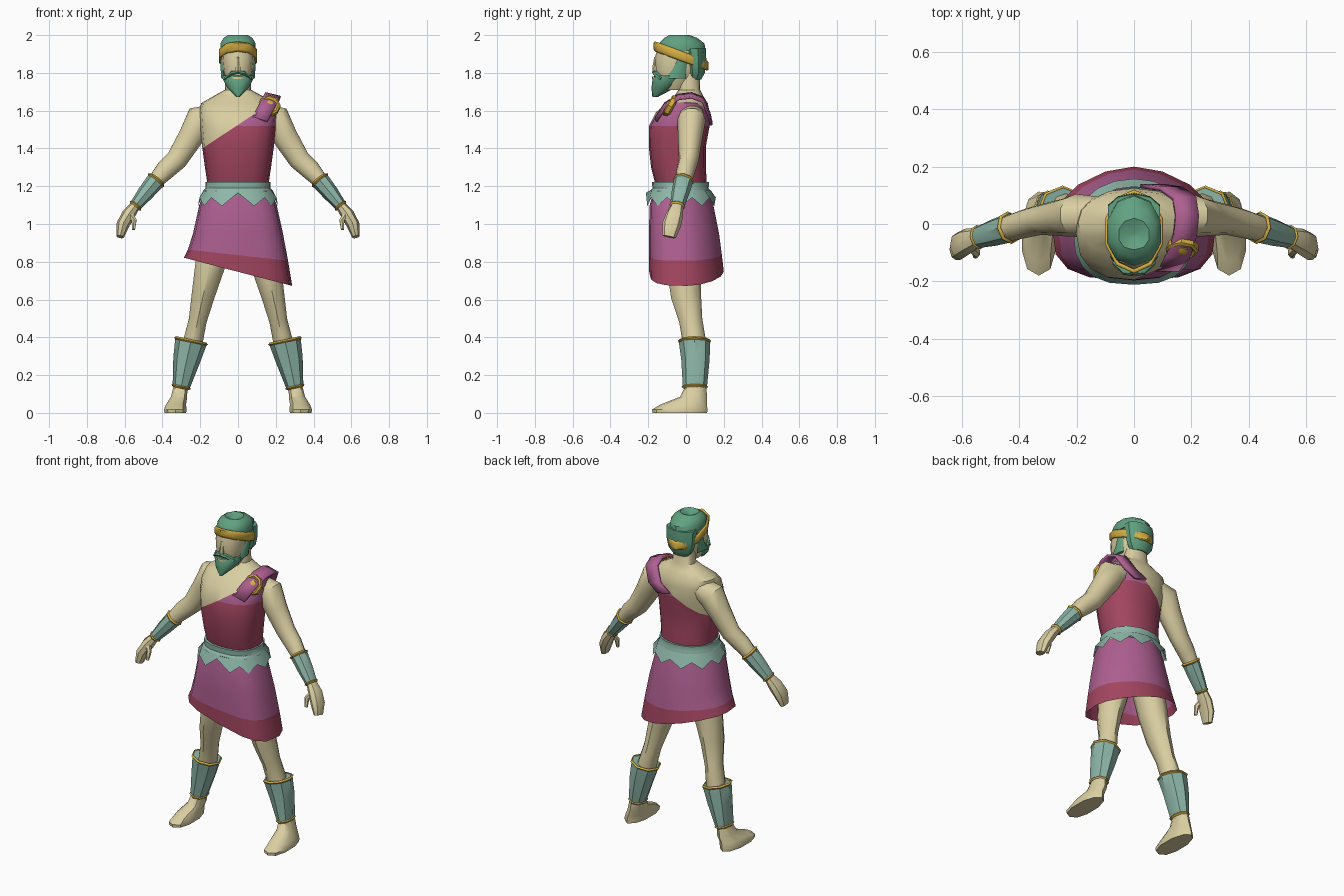
import bpy, bmesh, math
from mathutils import Vector, Matrix

if "Cube" in bpy.data.objects:
    bpy.data.objects.remove(bpy.data.objects["Cube"])

COLOURS = {"skin": (0.70, 0.62, 0.36), "crimson": (0.36, 0.06, 0.115),
           "magenta": (0.42, 0.115, 0.28), "pale_teal": (0.27, 0.47, 0.39),
           "hair_green": (0.12, 0.36, 0.22), "gold": (0.66, 0.42, 0.055)}
MATS = {}
for key, c in COLOURS.items():
    MATS[key] = bpy.data.materials.new(key)
    MATS[key].diffuse_color = (*c, 1)


def finish(name, bm, mats):
    bmesh.ops.recalc_face_normals(bm, faces=bm.faces)
    me = bpy.data.meshes.new(name)
    bm.to_mesh(me)
    bm.free()
    for m in mats:
        me.materials.append(MATS[m])
    ob = bpy.data.objects.new(name, me)
    bpy.context.collection.objects.link(ob)
    return ob


def loft_bm(rings, n=10, pf=2.0, pb=2.0, caps=True, axis=None):
    """Rings are (x, y, z, side radius, depth radius); pf / pb square off front / back."""
    bm = bmesh.new()
    pts = [Vector(r[:3]) for r in rings]
    loops = []
    for k, r in enumerate(rings):
        d = Vector(axis) if axis else pts[min(k + 1, len(pts) - 1)] - pts[max(k - 1, 0)]
        d.normalize()
        v = Vector((0, 1, 0))
        v = (v - d * v.dot(d)).normalized()
        u = v.cross(d)
        loop = []
        for i in range(n):
            a = 2 * math.pi * i / n - math.pi / 2
            c, s = math.cos(a), math.sin(a)
            e = 2 / (pf if s < 0 else pb)
            loop.append(bm.verts.new(pts[k] + u * math.copysign(abs(c) ** e, c) * r[3]
                                     + v * math.copysign(abs(s) ** e, s) * r[4]))
        loops.append(loop)
    for k in range(len(loops) - 1):
        for i in range(n):
            j = (i + 1) % n
            f = bm.faces.new((loops[k][i], loops[k][j], loops[k + 1][j], loops[k + 1][i]))
            f.material_index = 0
    if caps:
        bm.faces.new(loops[0])
        bm.faces.new(loops[-1])
    return bm


def loft(name, mat, rings, **kw):
    return finish(name, loft_bm(rings, **kw), [mat])


def upright(rows):
    """Rows (z, front y, back y, half width) to vertical loft rings."""
    return [(0, (f + b) / 2, z, w, (b - f) / 2) for z, f, b, w in rows]


UP = (0, 0, 1)

# Torso and neck, with the tunic cut along a diagonal neckline
bm = loft_bm(upright([(1.16, -.15, .11, .16), (1.22, -.165, .11, .163), (1.3, -.185, .105, .175),
                      (1.41, -.197, .105, .19), (1.52, -.195, .125, .2), (1.59, -.16, .125, .205),
                      (1.64, -.105, .115, .195), (1.68, -.06, .09, .125), (1.71, -.04, .075, .07),
                      (1.84, -.04, .07, .06)]), n=16, pf=2.5, pb=2.2, axis=UP)
bmesh.ops.bisect_plane(bm, geom=bm.verts[:] + bm.edges[:] + bm.faces[:],
                       plane_co=(0, 0, 1.525), plane_no=(-.66, 0, 1))
for f in bm.faces:
    c = f.calc_center_median()
    f.material_index = 0 if c.z > 1.525 + .66 * c.x else (1 if c.z < 1.52 else 2)
finish("torso", bm, ["skin", "crimson", "magenta"])

# Shoulder strap
bm = bmesh.new()
path = [(.115, -.165, 1.56), (.155, -.115, 1.635), (.178, -.04, 1.682), (.185, .03, 1.69),
        (.175, .095, 1.665), (.13, .13, 1.58), (.06, .14, 1.535)]
rows = [[bm.verts.new((x - .038, y, z + .008)), bm.verts.new((x + .042, y, z - .012))] for x, y, z in path]
for a, b in zip(rows, rows[1:]):
    bm.faces.new((a[0], a[1], b[1], b[0]))
strap = finish("shoulder_strap", bm, ["magenta"])
strap.modifiers.new("thickness", "SOLIDIFY").thickness = .015

# Skirt with a slanted hem and a darker border
bm = loft_bm(upright([(1.2, -.165, .115, .165), (1.1, -.192, .145, .205), (.95, -.197, .175, .238),
                      (.835, -.196, .19, .265), (.747, -.195, .2, .287)]),
             n=16, pf=3.2, pb=1.8, caps=False, axis=UP)
for f in bm.faces:
    f.material_index = 1 if f.calc_center_median().z < .835 else 0
for v in bm.verts:
    v.co.z -= v.co.x * .26 * max(0, (.95 - v.co.z) / .203) ** 1.5
finish("skirt", bm, ["magenta", "crimson"])

# Belt band and its pointed hem
loft("belt", "pale_teal", upright([(1.15, -.185, .125, .182), (1.175, -.19, .128, .184),
                                   (1.19, -.178, .12, .172), (1.222, -.18, .122, .172)]),
     n=20, pf=2.6, pb=2.1, axis=UP)
bm = loft_bm(upright([(1.18, -.188, .13, .182), (1.12, -.212, .158, .212)]),
             n=20, pf=2.6, pb=2.1, caps=False, axis=UP)
bm.verts.ensure_lookup_table()
for i in range(20):
    bm.verts[20 + i].co.z = 1.165 if i == 0 else (1.095 if i % 2 else 1.14)
finish("belt_points", bm, ["pale_teal"])

# Head, nose and lip
loft("head", "skin", upright([(1.71, -.13, .0, .045), (1.76, -.155, .05, .07), (1.82, -.163, .085, .083),
                              (1.88, -.165, .092, .089), (1.95, -.145, .09, .088)]),
     n=12, pf=2.4, axis=UP)
loft("nose", "skin", upright([(1.805, -.176, -.14, .017), (1.825, -.179, -.14, .015),
                              (1.885, -.168, -.14, .008)]), n=6, axis=UP)
loft("lip", "skin", upright([(1.768, -.181, -.15, .03), (1.78, -.181, -.15, .03)]), n=8, axis=UP)

# Beard, moustache and sideburns
loft("beard", "hair_green", upright([(1.672, -.178, -.15, .008), (1.72, -.183, -.06, .06),
                                     (1.768, -.177, -.01, .085), (1.785, -.168, .0, .088)]),
     n=10, axis=UP)
for s, side in ((1, "left"), (-1, "right")):
    loft("moustache_" + side, "hair_green", [(0, -.168, 1.803, .009, .014), (s * .03, -.163, 1.8, .012, .016),
                                             (s * .068, -.13, 1.77, .008, .014)], n=6)
    loft("sideburn_" + side, "hair_green", [(s * .076, -.055, 1.77, .014, .055), (s * .08, -.035, 1.82, .014, .035),
                                            (s * .084, -.01, 1.9, .014, .025)], n=6, axis=UP)

# Hair below and above the headband
loft("back_hair", "hair_green", upright([(1.765, .01, .08, .055), (1.8, .0, .1, .082),
                                         (1.86, -.01, .108, .095), (1.93, -.02, .105, .096)]), n=10, axis=UP)
loft("top_hair", "hair_green", upright([(1.915, -.148, .105, .094), (1.955, -.145, .098, .098),
                                        (1.985, -.115, .06, .08), (2.0, -.09, .02, .055),
                                        (1.98, -.05, -.03, .01)]), n=10, pf=2.3, axis=UP)

# Tilted headband
bm = loft_bm(upright([(-.027, -.164, .112, .1), (-.018, -.172, .12, .106), (.018, -.172, .12, .106),
                      (.027, -.164, .112, .1)]), n=10, axis=UP, caps=False)
for v in bm.verts:
    v.co.z += 1.88 - .365 * v.co.y
band = finish("headband", bm, ["gold"])
band.modifiers.new("thickness", "SOLIDIFY").thickness = .012

# Round shoulder brooch: dish, rim and boss
tilt = Matrix.Translation((.165, -.085, 1.625)) @ Matrix.Rotation(math.radians(61), 4, "X")
for name, prof in (("brooch_rim", [(-.022, .05), (-.012, .061), (.01, .06), (.016, .05), (.004, .036)]),
                   ("brooch_boss", [(0, .03), (.014, .027), (.024, .012)])):
    loft(name, "gold", [(0, 0, z, r, r) for z, r in prof], n=8, axis=UP).matrix_world = tilt


def trim(name, x, y, z, rx, ry, d):
    """Thin gold ring around a limb, centred on a point and facing along d."""
    d = Vector(d).normalized() * .009
    p = Vector((x, y, z))
    loft(name, "gold", [(*(p - d), rx - .002, ry - .002), (*p, rx + .006, ry + .006),
                        (*(p + d), rx - .002, ry - .002)], n=8, caps=False)


for s, side in ((1, "left"), (-1, "right")):
    def limb(name, mat, rings, **kw):
        return loft(f"{name}_{side}", mat, [(s * r[0], *r[1:]) for r in rings], **kw)

    # Arm, hand and thumb
    limb("arm", "skin", [(.12, .03, 1.58, .06, .065), (.2, .03, 1.55, .087, .075), (.25, .022, 1.46, .07, .065),
                         (.325, .015, 1.34, .06, .053), (.385, 0, 1.285, .055, .05),
                         (.438, -.015, 1.226, .042, .045), (.55, -.047, 1.088, .026, .032)], n=10)
    limb("hand", "skin", [(.542, -.045, 1.1, .026, .032), (.58, -.06, 1.05, .036, .046),
                          (.61, -.077, .995, .034, .05), (.624, -.09, .932, .02, .036)], n=8)
    limb("thumb", "skin", [(.575, -.075, 1.06, .016, .018), (.55, -.1, 1.02, .015, .016),
                           (.553, -.112, .97, .009, .01)], n=6)
    # Bracer with gold edges
    limb("bracer", "pale_teal", [(.434, -.013, 1.231, .05, .052), (.49, -.03, 1.163, .043, .047),
                                 (.543, -.046, 1.097, .032, .038)], n=8)
    d = (s * .11, -.033, -.134)
    trim("bracer_top_trim_" + side, s * .434, -.013, 1.231, .05, .052, d)
    trim("bracer_wrist_trim_" + side, s * .543, -.046, 1.097, .032, .038, d)
    # Leg and foot
    limb("leg", "skin", [(.1, -.01, .97, .09, .1), (.148, -.01, .78, .083, .092), (.185, 0, .62, .064, .08),
                         (.213, .025, .49, .05, .062), (.24, .045, .37, .055, .062),
                         (.285, .05, .2, .045, .05), (.308, .05, .1, .036, .045)], n=10)
    limb("foot", "skin", [(.305, .052, .14, .038, .055), (.312, .04, .085, .045, .072),
                          (.328, -.012, .045, .055, .122), (.332, -.033, .018, .062, .147),
                          (.332, -.033, 0, .06, .145)], n=10, pf=2.5, axis=UP)
    # Greave with gold edges
    limb("greave", "pale_teal", [(.249, .045, .378, .085, .083), (.272, .05, .28, .072, .075),
                                 (.301, .047, .138, .046, .064)], n=8)
    d = (s * .052, 0, -.24)
    trim("greave_top_trim_" + side, s * .249, .045, .38, .085, .083, d)
    trim("greave_ankle_trim_" + side, s * .301, .047, .138, .046, .064, d)

# Smooth shading that keeps sharp edges
bpy.ops.object.select_all(action="SELECT")
bpy.context.view_layer.objects.active = strap
bpy.ops.object.shade_smooth_by_angle(angle=math.radians(40))

for m in bpy.data.materials:
    if m.users and not m.is_grease_pencil:
        m.use_nodes = True
        m.node_tree.nodes["Principled BSDF"].inputs["Base Color"].default_value = m.diffuse_color
